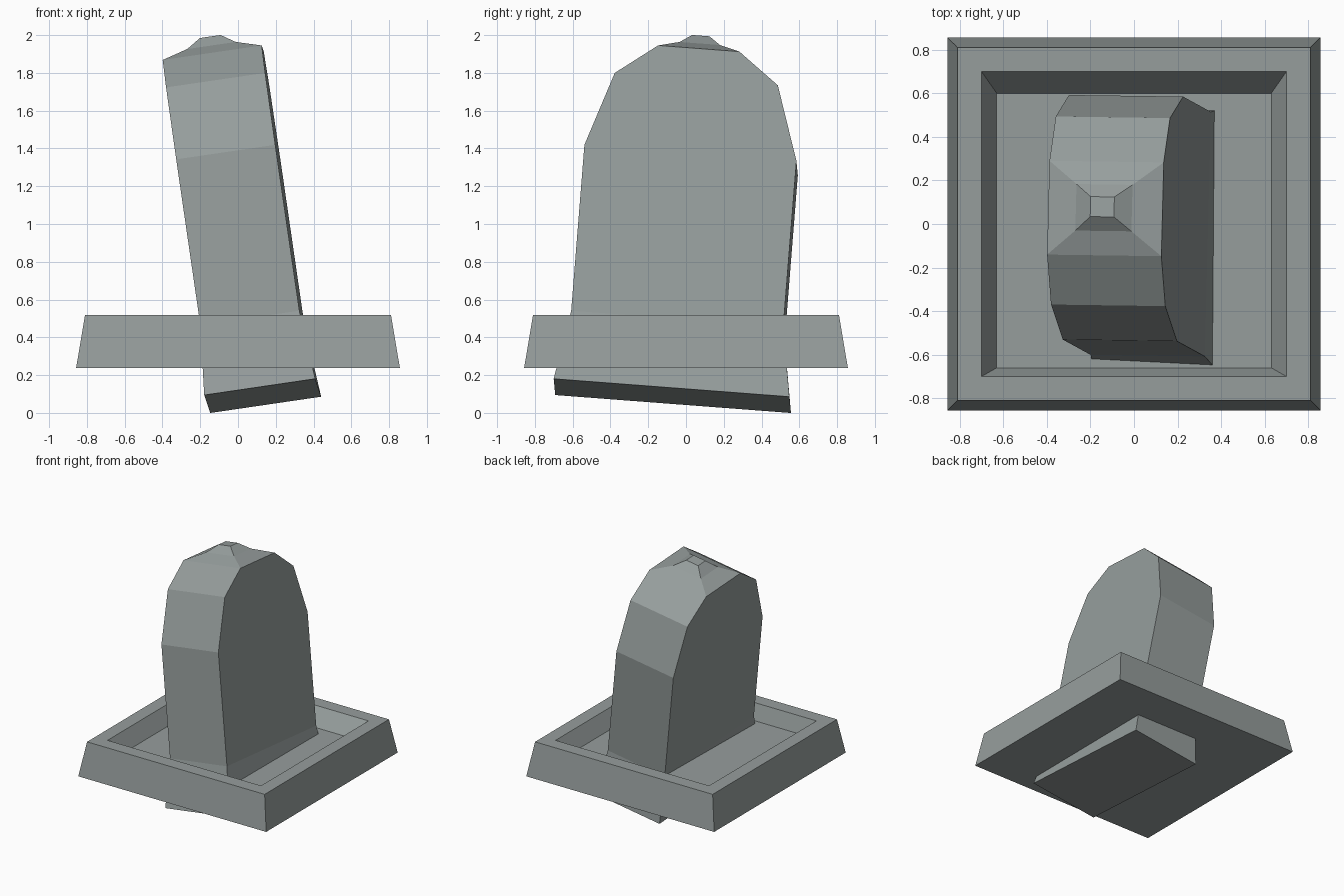
import bpy, bmesh
from mathutils import Matrix, Vector

if "Cube" in bpy.data.objects:
    bpy.data.objects.remove(bpy.data.objects["Cube"])

# Dark slate colour shared by both parts
slate = bpy.data.materials.new("slate")
slate.diffuse_color = (0.305, 0.34, 0.335, 1.0)
slate.use_nodes = True
slate.node_tree.nodes["Principled BSDF"].inputs["Base Color"].default_value = slate.diffuse_color


def skin(bm, loops):
    """Bridge successive closed loops of points and cap both ends."""
    rings = [[bm.verts.new(p) for p in loop] for loop in loops]
    for a, b in zip(rings, rings[1:]):
        n = len(a)
        for i in range(n):
            j = (i + 1) % n
            bm.faces.new((a[i], a[j], b[j], b[i]))
    bm.faces.new(rings[0][::-1])
    bm.faces.new(rings[-1])


def rect(hx, y0, y1, z):
    return [(-hx, y0, z), (hx, y0, z), (hx, y1, z), (-hx, y1, z)]


def finish(name, bm):
    bmesh.ops.recalc_face_normals(bm, faces=bm.faces)
    mesh = bpy.data.meshes.new(name)
    bm.to_mesh(mesh)
    bm.free()
    mesh.materials.append(slate)
    obj = bpy.data.objects.new(name, mesh)
    bpy.context.collection.objects.link(obj)
    return obj


# Square plinth: tapered sides, raised rim, sunken floor
bm = bmesh.new()
skin(bm, [rect(0.857, -0.857, 0.857, 0.238),
          rect(0.81, -0.81, 0.81, 0.517),
          rect(0.70, -0.70, 0.70, 0.517),
          rect(0.63, -0.66, 0.60, 0.39)])
finish("plinth", bm)

# Headstone: stacked rectangles (half thickness, half width, height):
# flared foot, straight slab, faceted arch, small stepped peak
levels = [(0.297, 0.626, -0.005), (0.265, 0.563, 0.37), (0.265, 0.563, 1.26),
          (0.265, 0.433, 1.656), (0.265, 0.216, 1.82),
          (0.13, 0.107, 1.867), (0.055, 0.046, 1.92)]
bm = bmesh.new()
skin(bm, [rect(t, -w, w, h) for t, w, h in levels])
bmesh.ops.dissolve_limit(bm, angle_limit=0.01, verts=bm.verts, edges=bm.edges)
stone = finish("headstone", bm)

# Lean the headstone to the left and slightly back
t_axis = Vector((0.989, -0.014, 0.145)).normalized()
w_axis = Vector((0.024, 0.997, -0.076))
h_axis = t_axis.cross(w_axis).normalized()
w_axis = h_axis.cross(t_axis)
lean = Matrix((t_axis, w_axis, h_axis)).transposed().to_4x4()
stone.matrix_world = Matrix.Translation((0.13, -0.072, 0.095)) @ lean
